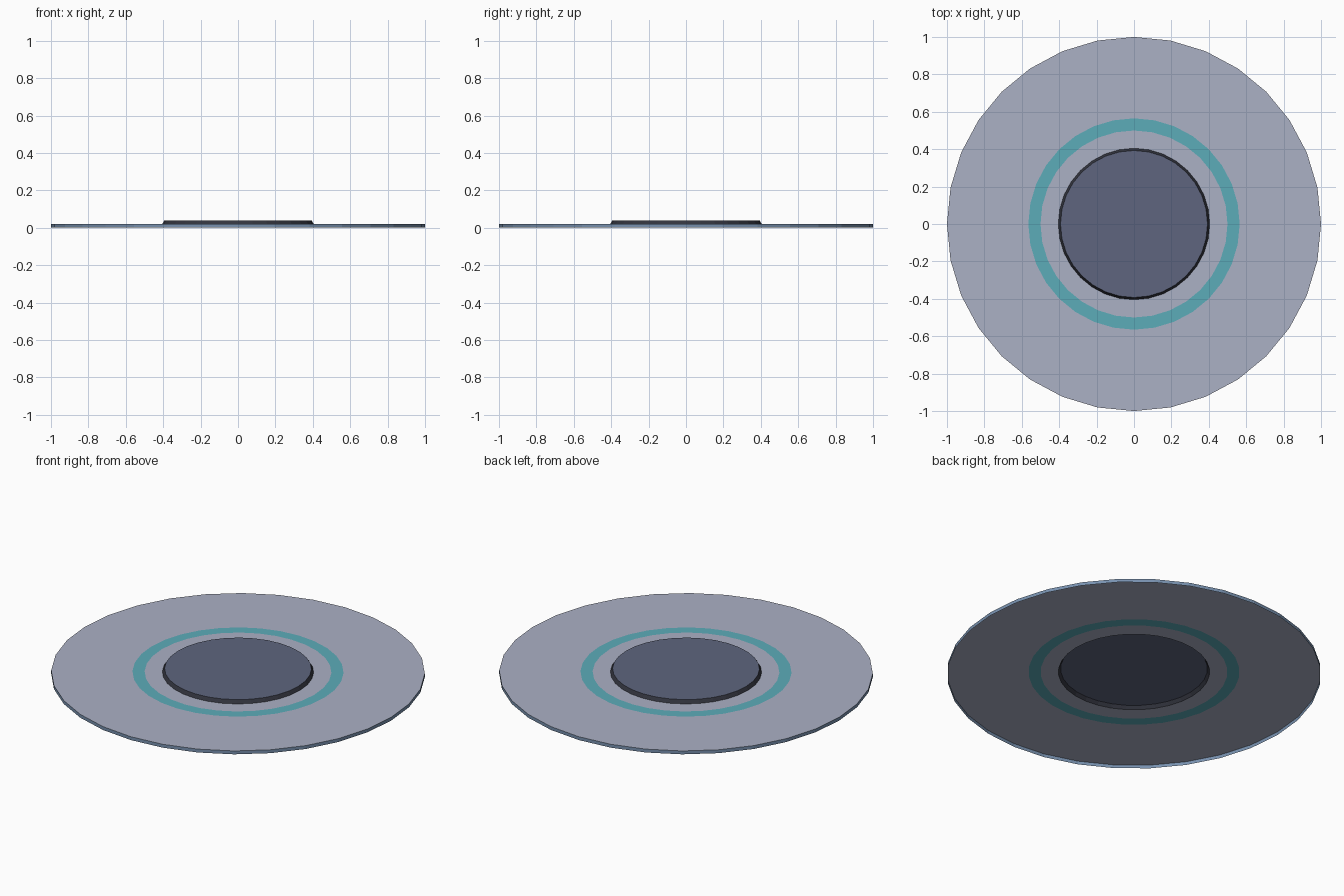
import bpy, math

if "Cube" in bpy.data.objects:
    bpy.data.objects.remove(bpy.data.objects["Cube"])


def material(name, rgb):
    m = bpy.data.materials.new(name)
    lin = [c / 12.92 if c <= 0.04045 else ((c + 0.055) / 1.055) ** 2.4 for c in (v / 255 for v in rgb)]
    m.diffuse_color = (*lin, 1)
    m.use_nodes = True
    m.node_tree.nodes["Principled BSDF"].inputs["Base Color"].default_value = m.diffuse_color
    return m


pale = material("pale grey", (171, 177, 197))
teal = material("teal", (92, 172, 185))
slate = material("dark slate", (94, 101, 126))
black = material("near black", (50, 52, 62))
steel = material("steel blue", (120, 145, 175))


def shell(name, profile, mats, sides=32, cap=False):
    """Open lathed sheet; profile runs outside to inside, one material per band."""
    verts, faces, slots = [], [], []
    for r, z in profile:
        for i in range(sides):
            a = 2 * math.pi * i / sides
            verts.append((r * math.cos(a), r * math.sin(a), z))
    for k in range(len(profile) - 1):
        for i in range(sides):
            j = (i + 1) % sides
            faces.append((k * sides + i, k * sides + j, (k + 1) * sides + j, (k + 1) * sides + i))
            slots.append(k)
    if cap:
        faces.append(tuple((len(profile) - 1) * sides + i for i in range(sides)))
        slots.append(len(profile) - 1)
    me = bpy.data.meshes.new(name)
    me.from_pydata(verts, [], faces)
    used = list(dict.fromkeys(mats))
    for m in used:
        me.materials.append(m)
    for p, s in zip(me.polygons, slots):
        p.material_index = used.index(mats[s])
    bpy.context.collection.objects.link(bpy.data.objects.new(name, me))


# Hollow base: rim wall, flat plate and inset glowing ring
shell("base_plate", [(1, 0), (1, 0.02), (0.565, 0.02), (0.5, 0.02), (0.405, 0.02)],
      [steel, pale, teal, pale])
# Raised centre pad, open underneath
shell("centre_pad", [(0.405, 0.02), (0.393, 0.04)], [black, slate], cap=True)
